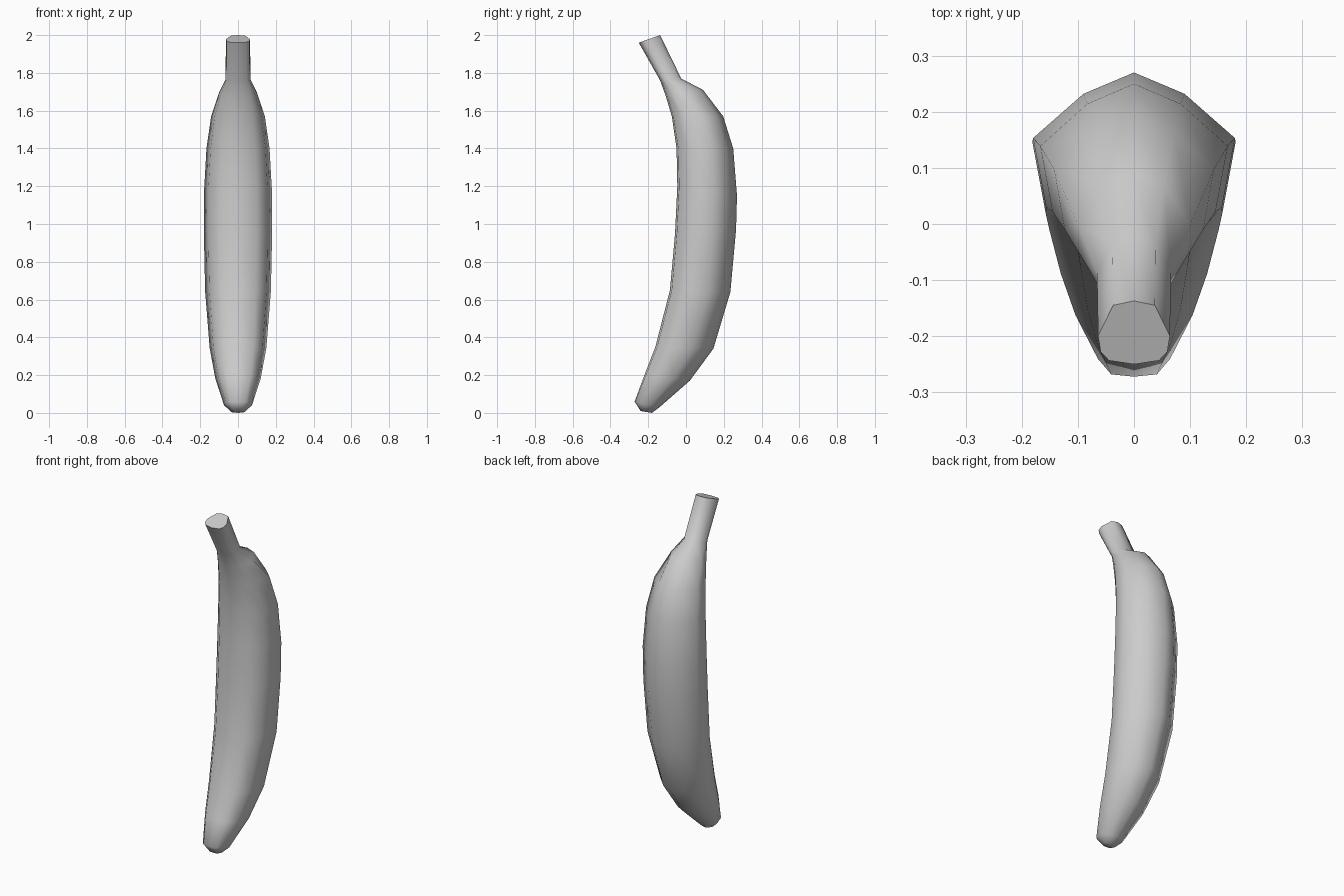
import bpy, bmesh
from mathutils import Vector

cube = bpy.data.objects.get("Cube")
if cube:
    bpy.data.objects.remove(cube, do_unlink=True)


def make_material(name, value):
    mat = bpy.data.materials.new(name)
    mat.use_nodes = True
    colour = (value, value, value, 1.0)
    mat.diffuse_color = colour
    mat.node_tree.nodes["Principled BSDF"].inputs["Base Color"].default_value = colour
    return mat


# Half sections from back ridge to front: (share of half width, share of depth)
BODY = [(0, 1), (.5, .88), (1, .63), (.87, .24), (.55, .03), (0, 0)]
STEM = [(0, 1), (.58, .93), (1, .45), (.93, .2), (.7, .06), (0, 0)]

# Rings from tip to stem end: front y, front z, back y, back z, half width
RINGS = [
    (-.24, .01, -.18, .0, .035),
    (-.272, .06, -.14, .03, .074),
    (-.22, .2, .02, .17, .12),
    (-.162, .35, .145, .34, .15),
    (-.085, .65, .235, .64, .174),
    (-.058, .95, .265, .97, .181),
    (-.046, 1.2, .27, 1.15, .18),
    (-.05, 1.4, .25, 1.4, .167),
    (-.075, 1.57, .197, 1.57, .142),
    (-.108, 1.68, .09, 1.71, .1),
    (-.137, 1.76, -.025, 1.77, .066),
    (-.25, 1.96, -.137, 2.0, .064),
]


def ring_points(ring, stem_mix):
    fy, fz, by, bz, width = ring
    front, back = Vector((0, fy, fz)), Vector((0, by, bz))
    half = []
    for a, b in zip(BODY, STEM):
        x, t = Vector(a).lerp(Vector(b), stem_mix)
        half.append(front.lerp(back, t) + Vector((x * width, 0, 0)))
    mirrored = [Vector((-p.x, p.y, p.z)) for p in half[-2:0:-1]]
    return half + mirrored


# Curved fruit with its stem, as one skinned tube
bm = bmesh.new()
loops = []
for i, ring in enumerate(RINGS):
    mix = max(0, 1 - (len(RINGS) - 2 - i) / 2) if i < len(RINGS) - 1 else 1
    loops.append([bm.verts.new(p) for p in ring_points(ring, mix)])
for low, high in zip(loops, loops[1:]):
    for k in range(len(low)):
        n = (k + 1) % len(low)
        bm.faces.new((low[k], low[n], high[n], high[k]))
bm.faces.new(loops[0])
bm.faces.new(loops[-1])
bmesh.ops.recalc_face_normals(bm, faces=bm.faces)

mesh = bpy.data.meshes.new("banana")
bm.to_mesh(mesh)
bm.free()
mesh.materials.append(make_material("light_grey", .6))
banana = bpy.data.objects.new("banana", mesh)
bpy.context.collection.objects.link(banana)

# Smooth skin with a crisp edge around the cut stem
bpy.ops.object.select_all(action='DESELECT')
banana.select_set(True)
bpy.context.view_layer.objects.active = banana
bpy.ops.object.shade_smooth_by_angle(angle=1.13)
